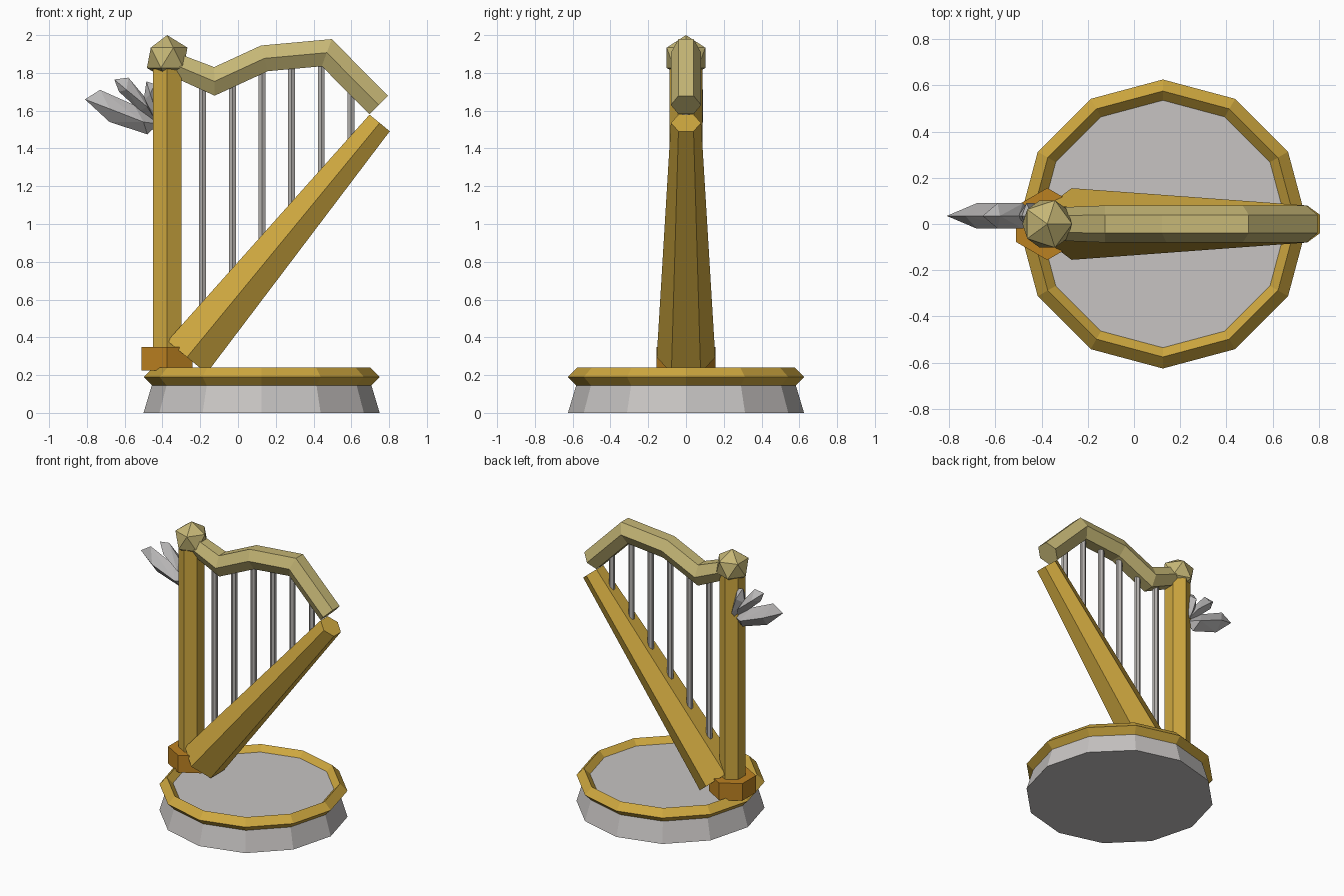
import bpy, bmesh, math
from mathutils import Vector

cube = bpy.data.objects.get("Cube")
if cube:
    bpy.data.objects.remove(cube)


def material(name, rgb):
    m = bpy.data.materials.new(name)
    m.use_nodes = True
    m.diffuse_color = (*rgb, 1)
    m.node_tree.nodes["Principled BSDF"].inputs["Base Color"].default_value = (*rgb, 1)
    return m


gold = material("gold", (0.62, 0.39, 0.05))
pale_gold = material("pale gold", (0.56, 0.47, 0.18))
bronze = material("bronze", (0.50, 0.22, 0.015))
stone = material("stone grey", (0.57, 0.55, 0.54))
silver = material("silver", (0.49, 0.48, 0.48))
steel = material("string grey", (0.47, 0.45, 0.43))


def finish(name, bm, mat):
    bmesh.ops.recalc_face_normals(bm, faces=bm.faces)
    mesh = bpy.data.meshes.new(name)
    bm.to_mesh(mesh)
    bm.free()
    mesh.materials.append(mat)
    obj = bpy.data.objects.new(name, mesh)
    bpy.context.collection.objects.link(obj)
    return obj


def bar(name, path, radii, mat, sides=6):
    """Mitred prism along a path in the xz plane, with corners towards +y and -y."""
    pts = [Vector((x, 0, z)) for x, z in path]
    bm = bmesh.new()
    rings = []
    for i, p in enumerate(pts):
        before = (p - pts[max(i - 1, 0)]).normalized()
        after = (pts[min(i + 1, len(pts) - 1)] - p).normalized()
        along = (before + after).normalized()
        mitre = max(along.dot(before), along.dot(after))
        across = Vector((-along.z, 0, along.x)) / mitre
        ring = []
        for k in range(sides):
            a = math.tau * k / sides
            ring.append(bm.verts.new(
                p + radii[i] * (Vector((0, math.cos(a), 0)) + across * math.sin(a))))
        rings.append(ring)
    for r0, r1 in zip(rings, rings[1:]):
        for k in range(sides):
            n = (k + 1) % sides
            bm.faces.new((r0[k], r0[n], r1[n], r1[k]))
    bm.faces.new(rings[0])
    bm.faces.new(rings[-1])
    return finish(name, bm, mat)


def lathe(name, profile, mat, closed=False, sides=12, cx=0.125):
    """Twelve-sided turned shape from (radius, height) points."""
    bm = bmesh.new()
    rings = [[bm.verts.new((cx + r * math.cos(math.tau * k / sides),
                            r * math.sin(math.tau * k / sides), z))
              for k in range(sides)] for r, z in profile]
    pairs = list(zip(rings, rings[1:]))
    if closed:
        pairs.append((rings[-1], rings[0]))
    else:
        bm.faces.new(rings[0])
        bm.faces.new(rings[-1])
    for r0, r1 in pairs:
        for k in range(sides):
            n = (k + 1) % sides
            bm.faces.new((r0[k], r0[n], r1[n], r1[k]))
    return finish(name, bm, mat)


# Plinth and its diamond-section rim
lathe("plinth", [(0.625, 0), (0.565, 0.2)], stone)
lathe("plinth_rim", [(0.625, 0.19), (0.575, 0.24), (0.525, 0.19), (0.575, 0.14)],
      gold, closed=True)

# Pillar, foot and soundbox
PX = -0.375
bar("pillar_foot", [(PX, 0.225), (PX, 0.35)], [0.156] * 2, bronze)
bar("pillar", [(PX, 0.25), (PX, 1.82)], [0.087] * 2, gold)
box_low, box_high = (-0.27, 0.295), (0.75, 1.535)
bar("soundbox", [box_low, box_high], [0.155, 0.08], gold)

# Curved neck
neck = [(PX, 1.86), (-0.125, 1.755), (0.14, 1.877), (0.47, 1.907), (0.745, 1.63)]
bar("neck", neck, [0.07, 0.08, 0.08, 0.08, 0.08], pale_gold)

# Pillar knob
bm = bmesh.new()
bmesh.ops.create_icosphere(bm, subdivisions=1, radius=0.12)
bmesh.ops.translate(bm, verts=bm.verts, vec=(PX, 0, 1.88))
finish("pillar_knob", bm, pale_gold)


def height_on(path, x):
    for (x0, z0), (x1, z1) in zip(path, path[1:]):
        if x0 <= x <= x1:
            return z0 + (z1 - z0) * (x - x0) / (x1 - x0)


# Strings run from the soundbox to the neck
for i in range(6):
    x = -0.187 + 0.157 * i
    bar(f"string_{i + 1}", [(x, height_on([box_low, box_high], x)),
                            (x, height_on(neck, x))], [0.021] * 2, steel)


def feather(name, outline, ridge, y=0.035, half=0.055):
    """Faceted crystal: flat outline with a raised ridge on both sides."""
    bm = bmesh.new()
    for x, z in outline:
        bm.verts.new((x, y, z))
    for x, z in ridge:
        for side in (-half, half):
            bm.verts.new((x, y + side, z))
    bmesh.ops.convex_hull(bm, input=bm.verts)
    finish(name, bm, silver)


# Wing of three feathers behind the pillar
feather("wing_feather_low",
        [(-0.81, 1.66), (-0.73, 1.71), (-0.55, 1.63), (-0.42, 1.53), (-0.48, 1.475),
         (-0.68, 1.54)], [(-0.68, 1.61), (-0.50, 1.54)])
feather("wing_feather_middle",
        [(-0.655, 1.765), (-0.58, 1.775), (-0.50, 1.68), (-0.43, 1.54), (-0.52, 1.60),
         (-0.63, 1.70)], [(-0.59, 1.71), (-0.48, 1.62)])
feather("wing_feather_high",
        [(-0.485, 1.755), (-0.44, 1.74), (-0.41, 1.60), (-0.43, 1.52), (-0.50, 1.65)],
        [(-0.465, 1.69), (-0.43, 1.58)])
